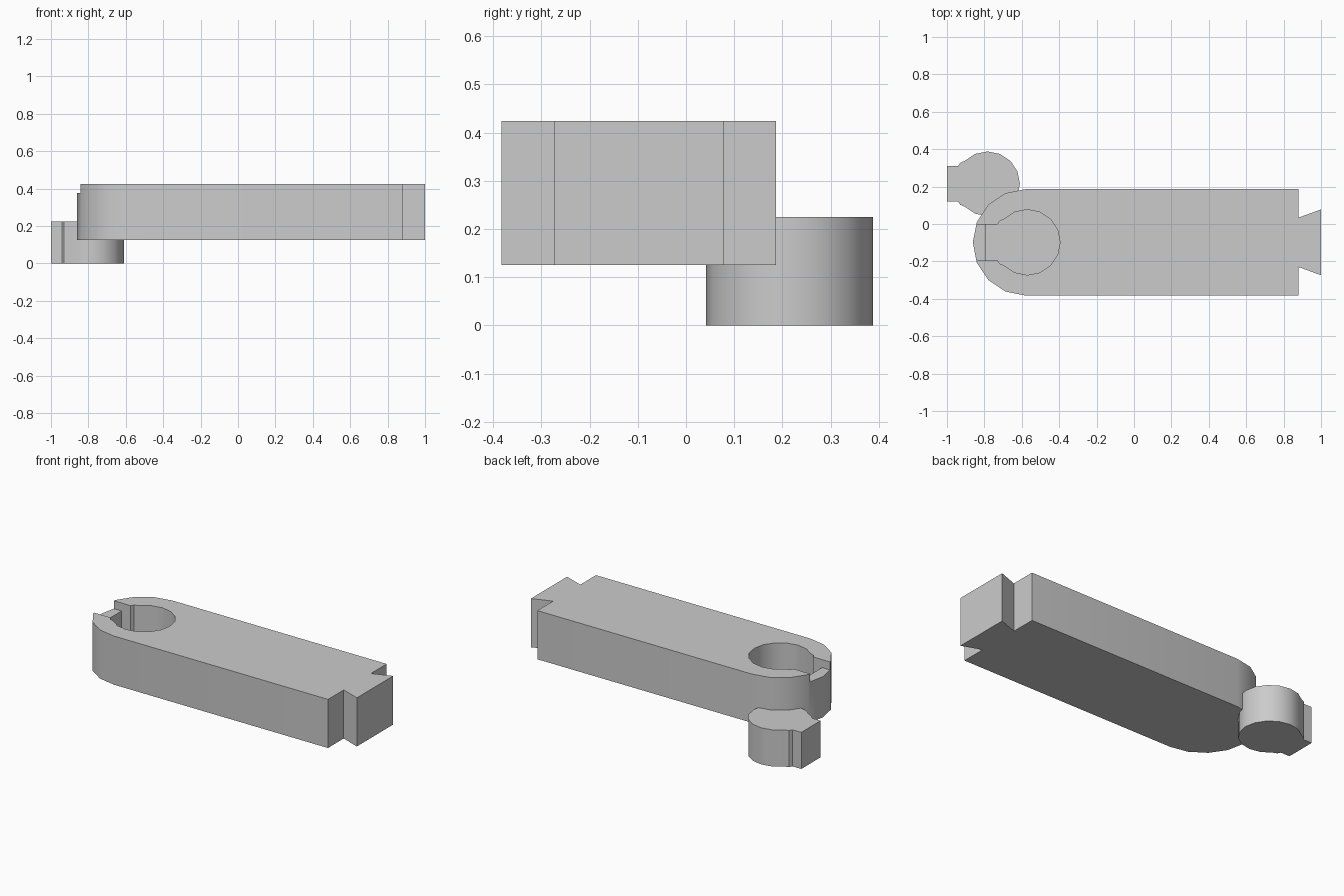
import bpy
import bmesh
from math import cos, sin, radians

cube = bpy.data.objects.get("Cube")
if cube:
    bpy.data.objects.remove(cube, do_unlink=True)

grey = bpy.data.materials.new("plain_grey")
grey.use_nodes = True
COLOUR = (0.6, 0.6, 0.6, 1)
grey.diffuse_color = COLOUR
grey.node_tree.nodes["Principled BSDF"].inputs["Base Color"].default_value = COLOUR


def arc(cx, cy, r, start, end, step=22.5):
    """Points on an arc, anticlockwise, in even facets."""
    n = round((end - start) / step)
    return [(cx + r * cos(radians(start + i * step)),
             cy + r * sin(radians(start + i * step))) for i in range(n + 1)]


def prism(name, outline, z0, z1):
    """Extrude an anticlockwise outline from z0 up to z1."""
    bm = bmesh.new()
    base = bm.faces.new([bm.verts.new((x, y, z0)) for x, y in outline])
    top = bmesh.ops.extrude_face_region(bm, geom=[base])["geom"]
    verts = [v for v in top if isinstance(v, bmesh.types.BMVert)]
    bmesh.ops.translate(bm, verts=verts, vec=(0, 0, z1 - z0))
    bmesh.ops.recalc_face_normals(bm, faces=bm.faces)
    mesh = bpy.data.meshes.new(name)
    bm.to_mesh(mesh)
    bm.free()
    mesh.materials.append(grey)
    obj = bpy.data.objects.new(name, mesh)
    bpy.context.collection.objects.link(obj)
    return obj


def keyhole(cx, cy, r, tab_length, half):
    """Round peg outline with a square tab pointing to -x."""
    upper = [(-r + 0.026, half + 0.018), (-r + 0.016, half), (-tab_length, half)]
    tab = upper + [(x, -y) for x, y in reversed(upper)]
    return arc(cx, cy, r, -135, 135) + [(cx + x, cy + y) for x, y in tab]


def select_only(obj):
    bpy.ops.object.select_all(action='DESELECT')
    obj.select_set(True)
    bpy.context.view_layer.objects.active = obj


def cut(obj, cutter):
    cutter.hide_render = True
    mod = obj.modifiers.new("cut", 'BOOLEAN')
    mod.operation = 'DIFFERENCE'
    mod.solver = 'EXACT'
    mod.object = cutter
    select_only(obj)
    bpy.ops.object.modifier_apply(modifier=mod.name)
    bpy.data.objects.remove(cutter, do_unlink=True)


# Arm: rounded at one end, dovetail at the other
MID = -0.098
dovetail = [(0.88, -0.285), (0.88, -0.132), (1, -0.176)]
dovetail += [(x, -y) for x, y in reversed(dovetail)]
outline = arc(-0.577, MID, 0.285, 90, 270) + [(x, MID + y) for x, y in dovetail]
arm = prism("arm", outline, 0.125, 0.424)

# Blind keyhole socket and the shallow notch leading into it
cut(arm, prism("socket_cutter", keyhole(-0.57, MID, 0.175, 0.22, 0.096), 0.2, 0.5))
notch = [(-0.95, MID - 0.096), (-0.76, MID - 0.096),
         (-0.76, MID + 0.096), (-0.95, MID + 0.096)]
cut(arm, prism("notch_cutter", notch, 0.375, 0.5))

# Loose peg that matches the socket
peg = prism("peg", keyhole(-0.783, 0.215, 0.173, 0.217, 0.094), 0, 0.225)

for obj in (arm, peg):
    select_only(obj)
    bpy.ops.object.shade_smooth_by_angle(angle=radians(30))
